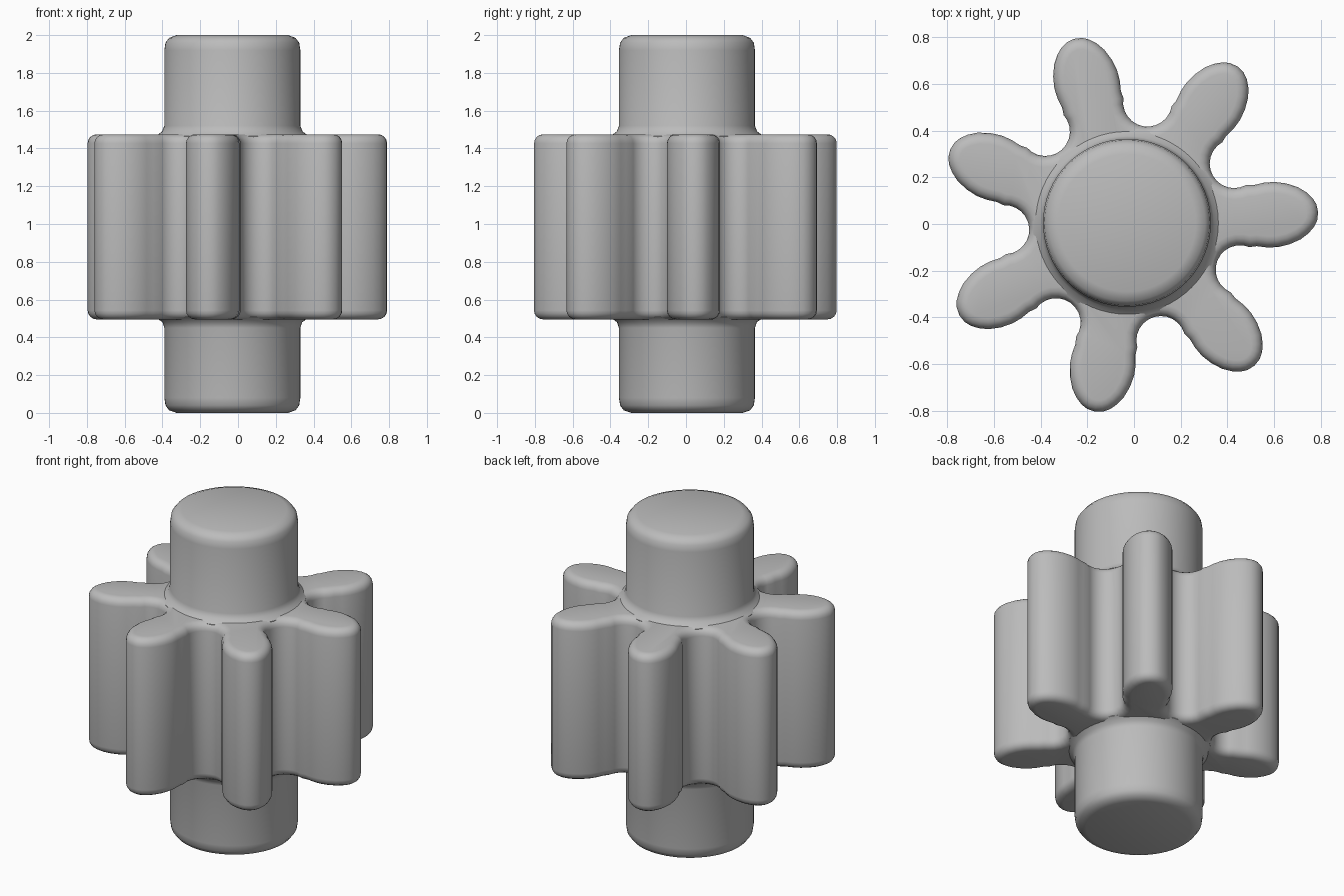
import bpy, bmesh, math
from mathutils import Matrix, Vector

cube = bpy.data.objects.get("Cube")
if cube:
    bpy.data.objects.remove(cube)

CENTRE = Vector((-0.03, 0.005, 0))
TEETH = 7
STEP = math.tau / TEETH
FIRST = math.radians(3.2)

grey = bpy.data.materials.new("plain grey")
grey.use_nodes = True
colour = (0.5, 0.5, 0.5, 1)
grey.diffuse_color = colour
grey.node_tree.nodes["Principled BSDF"].inputs["Base Color"].default_value = colour


def finish(name, bm, angle):
    bmesh.ops.recalc_face_normals(bm, faces=bm.faces)
    mesh = bpy.data.meshes.new(name)
    bm.to_mesh(mesh)
    bm.free()
    mesh.materials.append(grey)
    obj = bpy.data.objects.new(name, mesh)
    obj.location = CENTRE
    bpy.context.collection.objects.link(obj)
    bpy.ops.object.select_all(action='DESELECT')
    bpy.context.view_layer.objects.active = obj
    obj.select_set(True)
    bpy.ops.object.shade_smooth_by_angle(angle=math.radians(angle))
    return obj


# Half a tooth (along, across), from its tip to its neck
flank = [(0.815, 0.035), (0.8, 0.062), (0.775, 0.088), (0.74, 0.112),
         (0.69, 0.131), (0.64, 0.14), (0.595, 0.139), (0.55, 0.131)]

# Rounded valley, from the neck to the middle of the gap
valley_mid = Vector((0.525 * math.cos(STEP / 2), 0.525 * math.sin(STEP / 2)))
for i in range(7):
    a = STEP / 2 + math.radians(270 - 15 * i)
    flank.append(tuple(valley_mid + 0.105 * Vector((math.cos(a), math.sin(a)))))

# Whole tooth outline, with one vertex in each valley
tooth = [(u, -v) for u, v in reversed(flank[:-1])] + [(0.821, 0)] + flank

# Gear body with rounded rims
bm = bmesh.new()
ring = []
for k in range(TEETH):
    turn = Matrix.Rotation(FIRST + k * STEP, 3, 'Z')
    ring += [bm.verts.new(turn @ Vector((u, v, 0.495))) for u, v in tooth]
base = bm.faces.new(ring)
top = bmesh.ops.extrude_face_region(bm, geom=[base], use_keep_orig=True)["geom"]
bmesh.ops.translate(bm, vec=(0, 0, 0.98),
                    verts=[g for g in top if isinstance(g, bmesh.types.BMVert)])
bmesh.ops.recalc_face_normals(bm, faces=bm.faces)
rims = [e for e in bm.edges if abs(e.verts[0].co.z - e.verts[1].co.z) < 0.01]
bmesh.ops.bevel(bm, geom=rims, offset=0.048, segments=4, profile=0.5,
                affect='EDGES', clamp_overlap=False)
finish("gear_body", bm, 50)

# Shaft turned from a profile, with fillets where it meets the gear
profile = [(0, 0), (0.295, 0), (0.335, 0.014), (0.354, 0.04), (0.36, 0.08),
           (0.36, 0.45), (0.37, 0.48), (0.405, 0.505)]
profile += [(0.405, 1.465), (0.372, 1.49), (0.36, 1.52), (0.36, 1.92),
            (0.354, 1.96), (0.335, 1.985), (0.295, 2), (0, 2)]
bm = bmesh.new()
points = [bm.verts.new((r, 0, z)) for r, z in profile]
edges = [bm.edges.new(pair) for pair in zip(points, points[1:])]
bmesh.ops.spin(bm, geom=points + edges, cent=(0, 0, 0), axis=(0, 0, 1),
               angle=math.tau, steps=64)
bmesh.ops.remove_doubles(bm, verts=bm.verts, dist=0.0005)
finish("shaft", bm, 50)
